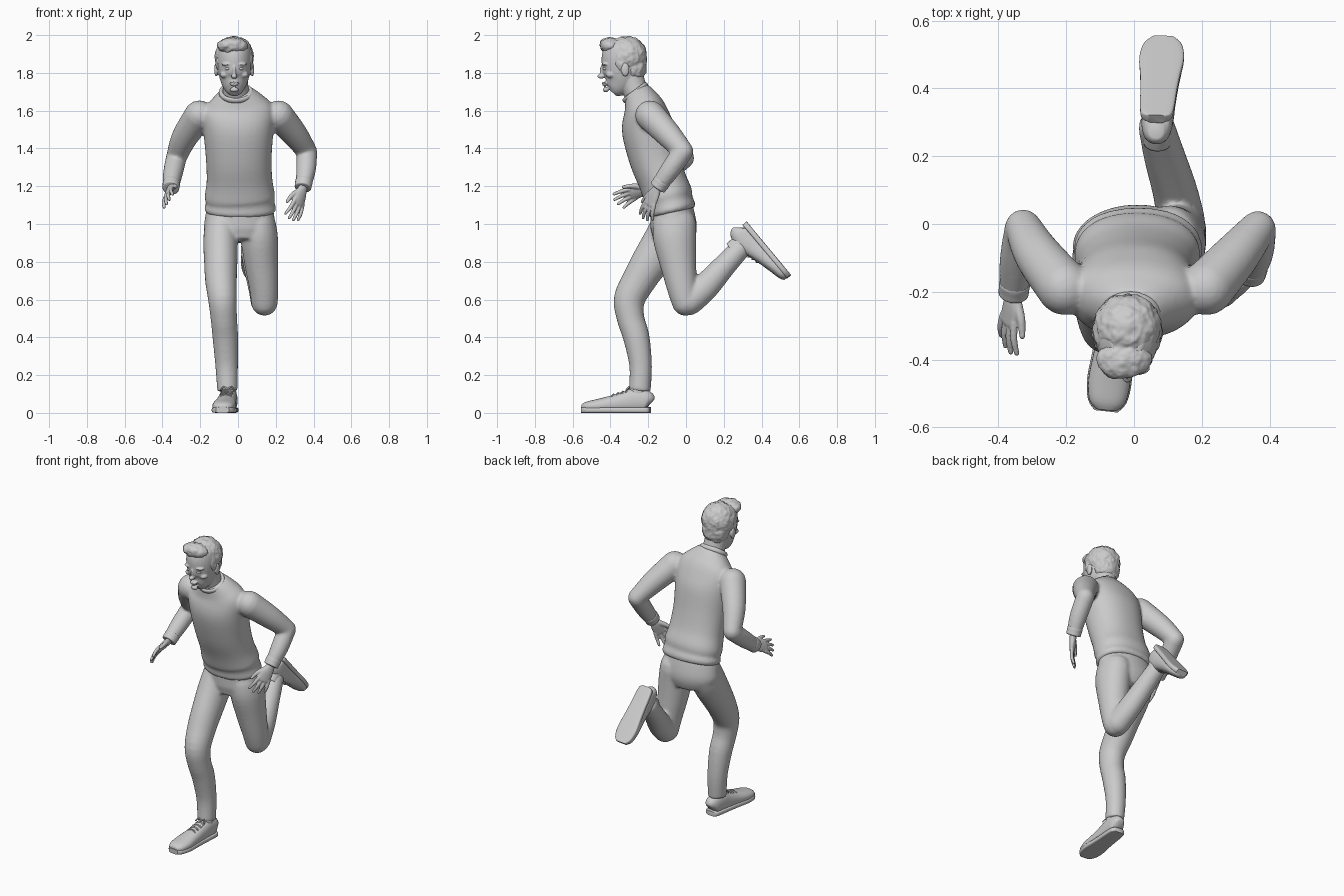
import bpy, bmesh, math
from mathutils import Vector, Matrix

X = Vector((1, 0, 0))


def loft(bm, rings, n=24, sub=4, cap=False, p=2.0, M=None):
    """Smooth tube through rings (x, y, z, half width along x, half depth)."""
    R = [Vector(r) for r in rings]
    out = []
    for i in range(len(R) - 1):
        a, b, c, d = R[max(i - 1, 0)], R[i], R[i + 1], R[min(i + 2, len(R) - 1)]
        for k in range(sub):
            t = k / sub
            out.append(0.5 * (2 * b + (c - a) * t + (2 * a - 5 * b + 4 * c - d) * t * t
                              + (3 * b - a - 3 * c + d) * t ** 3))
    out.append(R[-1])
    C = [Vector(o[:3]) for o in out]
    secs = [(C[i], (C[min(i + 1, len(C) - 1)] - C[max(i - 1, 0)]).normalized(), o[3], o[4])
            for i, o in enumerate(out)]
    if cap:
        def dome(sec, sign):
            c, t, a, b = sec
            return [(c + t * sign * min(a, b) * math.sin(q), t, a * math.cos(q), b * math.cos(q))
                    for q in (0.4, 0.8, 1.15, 1.45)]
        secs = dome(secs[0], -1)[::-1] + secs + dome(secs[-1], 1)
    loops = []
    for c, t, a, b in secs:
        s = (X - t * X.dot(t)).normalized()
        u = t.cross(s)
        loop = []
        for k in range(n):
            q = 2 * math.pi * k / n
            cs, sn = math.cos(q), math.sin(q)
            v = c + s * a * math.copysign(abs(cs) ** (2 / p), cs) \
                  + u * b * math.copysign(abs(sn) ** (2 / p), sn)
            loop.append(bm.verts.new(M @ v if M else v))
        loops.append(loop)
    faces = [bm.faces.new((A[k], A[(k + 1) % n], B[(k + 1) % n], B[k]))
             for A, B in zip(loops, loops[1:]) for k in range(n)]
    faces += [bm.faces.new(loops[0][::-1]), bm.faces.new(loops[-1])]
    bmesh.ops.recalc_face_normals(bm, faces=faces)


def blob(bm, loc, r):
    M = Matrix.Translation(loc) @ Matrix.Diagonal((*r, 1))
    bmesh.ops.create_uvsphere(bm, u_segments=24, v_segments=16, radius=1, matrix=M)


def frame(o, d, w):
    """Local frame: -y along d, x close to w."""
    y = -Vector(d).normalized()
    x = Vector(w)
    x = (x - y * x.dot(y)).normalized()
    return Matrix.Translation(o) @ Matrix((x, y, x.cross(y))).transposed().to_4x4()


def finish(name, bm, voxel=0, smooth=0):
    me = bpy.data.meshes.new(name)
    bm.to_mesh(me)
    bm.free()
    ob = bpy.data.objects.new(name, me)
    bpy.context.collection.objects.link(ob)
    for f in me.polygons:
        f.use_smooth = True
    if voxel:
        m = ob.modifiers.new("blend", 'REMESH')
        m.mode, m.voxel_size, m.use_smooth_shade = 'VOXEL', voxel, True
    if smooth:
        m = ob.modifiers.new("soften", 'SMOOTH')
        m.factor, m.iterations = 0.5, smooth
    return ob


# Sweater: torso and both sleeves blended together
bm = bmesh.new()
loft(bm, [(.012, -.07, 1.06, .178, .118), (.012, -.075, 1.08, .19, .127), (.012, -.085, 1.115, .181, .122),
          (.01, -.095, 1.15, .186, .13), (.008, -.125, 1.23, .174, .127), (.004, -.165, 1.35, .174, .136),
          (.002, -.2, 1.5, .186, .14), (0, -.218, 1.6, .19, .115), (-.005, -.24, 1.66, .14, .09),
          (-.01, -.262, 1.705, .085, .07)], n=40, p=2.2)
ARMS = {"left": ((-.205, -.19, 1.575), (-.285, -.09, 1.455), (-.327, -.01, 1.35), (-.345, -.11, 1.265), (-.355, -.2, 1.195)),
        "right": ((.215, -.19, 1.575), (.3, -.095, 1.475), (.365, -.015, 1.385), (.36, -.085, 1.285), (.345, -.145, 1.2))}
for a, b, c, d, e in ARMS.values():
    loft(bm, [(*a, .08, .08), (*b, .069, .069), (*c, .054, .054)], cap=True)
    loft(bm, [(*c, .055, .055), (*d, .052, .052), (*e, .041, .043)])
finish("sweater", bm, .009, 6)

# Sleeve cuffs
for side, arm in ARMS.items():
    d, e = Vector(arm[3]), Vector(arm[4])
    t = (e - d).normalized()
    bm = bmesh.new()
    loft(bm, [(*(e + t * k), r, r) for k, r in ((-.04, .04), (-.032, .046), (-.01, .045), (.008, .044), (.012, .036))])
    finish(side + "_cuff", bm)

# Collar
bpy.ops.mesh.primitive_torus_add(location=(-.01, -.268, 1.695), rotation=(.65, 0, 0), major_radius=.08,
                                 minor_radius=.012, major_segments=40, minor_segments=10)
collar = bpy.context.object
collar.name = "collar"
collar.scale = (1, .88, 1.3)
bpy.ops.object.shade_smooth()

# Trousers: pelvis, standing leg, bent leg
bm = bmesh.new()
loft(bm, [(.012, -.08, 1.1, .172, .112), (.01, -.07, 1.03, .185, .12), (.01, -.065, .97, .19, .122),
          (.01, -.07, .91, .165, .105)], n=36)
loft(bm, [(-.085, -.07, 1.0, .09, .11), (-.092, -.115, .91, .092, .112), (-.091, -.195, .79, .088, .1),
          (-.09, -.25, .7, .084, .09), (-.082, -.3, .6, .076, .083), (-.075, -.293, .5, .07, .073),
          (-.067, -.263, .4, .068, .07), (-.06, -.24, .25, .06, .06), (-.056, -.245, .115, .054, .058)])
loft(bm, [(.105, -.06, 1.0, .095, .115), (.113, -.06, .92, .099, .114), (.125, -.04, .78, .089, .095),
          (.137, -.02, .66, .077, .08), (.14, -.003, .585, .071, .072)], cap=True)
loft(bm, [(.138, .015, .59, .071, .075), (.12, .1, .665, .066, .073), (.09, .2, .775, .061, .062),
          (.067, .285, .868, .054, .056)], cap=True)
finish("trousers", bm, .009, 6)

# Shoes: upper, sole, laces and ankle in a local frame at the heel
FEET = {"left": frame((-.043, -.185, 0), (-.106, -.99, 0), X),
        "right": frame((.065, .32, 1.015), (.06, .64, -.77), X)}
SHOE = [(0, -.003, .05, .022, .03), (0, -.02, .06, .042, .056), (0, -.08, .066, .048, .066),
        (0, -.13, .058, .05, .058), (0, -.2, .047, .055, .047), (0, -.28, .037, .062, .037),
        (0, -.34, .032, .053, .028), (0, -.366, .03, .03, .016)]
for side, M in FEET.items():
    bm = bmesh.new()
    loft(bm, SHOE, M=M, p=2.3, n=28)
    finish(side + "_shoe", bm)
    bm = bmesh.new()
    loft(bm, [(0, y - (.004 if y < -.35 else 0), .015, w + .004, .015) for _, y, _, w, _ in SHOE], M=M, p=5, n=28)
    sole = finish(side + "_sole", bm)
    bpy.ops.object.select_all(action='DESELECT')
    bpy.context.view_layer.objects.active = sole
    sole.select_set(True)
    bpy.ops.object.shade_smooth_by_angle(angle=math.radians(40))
    bm = bmesh.new()
    for i in range(4):
        y, z = -.125 - .025 * i, .121 - .0075 * i
        for k in (-1, 1):
            loft(bm, [(-.03, y - .006 * k, z - .012, .004, .004), (0, y, z, .004, .004),
                      (.03, y + .006 * k, z - .012, .004, .004)], n=8, M=M)
    for k in (-1, 1):
        loft(bm, [(0, -.12, .125, .004, .004), (.02 * k, -.115, .138, .004, .004),
                  (.035 * k, -.13, .12, .004, .004)], n=8, M=M)
    finish(side + "_laces", bm)
    bm = bmesh.new()
    loft(bm, [(0, -.07, .08, .042, .046), (0, -.068, .125, .041, .045), (0, -.066, .16, .04, .042)], M=M)
    finish(side + "_ankle", bm)

# Hands: palm, four fingers and a thumb
HANDS = {"left": (frame((-.355, -.205, 1.19), (-.035, -.185, -.07), (.5, -.3, .8)), 1),
         "right": (frame((.342, -.155, 1.185), (-.055, -.085, -.18), (-.6, -.6, .3)), -1)}
for side, (M, c) in HANDS.items():
    bm = bmesh.new()
    loft(bm, [(0, .03, 0, .027, .021), (0, 0, 0, .028, .02), (.002, -.04, 0, .039, .019),
              (0, -.09, 0, .041, .014)], M=M, cap=True)
    for i, ln in enumerate((.082, .092, .086, .066)):
        x = .031 - .021 * i
        loft(bm, [(x, -.08, 0, .0115, .0115), (x * 1.3, -.09 - ln * .5, -.004 * c, .0105, .0105),
                  (x * 1.55, -.09 - ln, -.018 * c, .008, .008)], n=12, M=M, cap=True)
    loft(bm, [(.02, -.025, -.004 * c, .018, .016), (.05, -.065, -.01 * c, .013, .013),
              (.066, -.11, -.014 * c, .009, .009)], n=12, M=M, cap=True)
    finish(side + "_hand", bm, .004, 2)

# Head with neck, nose, brow, lips and ears
bm = bmesh.new()
loft(bm, [(-.01, -.235, 1.64, .078, .07), (-.012, -.27, 1.71, .068, .066), (-.018, -.3, 1.8, .068, .07)])
loft(bm, [(-.02, -.39, 1.697, .028, .026), (-.02, -.375, 1.715, .05, .056), (-.02, -.35, 1.76, .073, .09),
          (-.02, -.338, 1.82, .088, .108), (-.02, -.332, 1.885, .093, .114), (-.02, -.33, 1.94, .084, .1),
          (-.02, -.33, 1.975, .05, .065)], n=32)
blob(bm, (-.02, -.449, 1.782), (.016, .02, .013))
blob(bm, (-.02, -.441, 1.81), (.009, .016, .032))
blob(bm, (-.02, -.424, 1.711), (.024, .016, .014))
blob(bm, (-.02, -.432, 1.747), (.027, .014, .006))
blob(bm, (-.02, -.431, 1.737), (.023, .013, .006))
for k in (-1, 1):
    blob(bm, (-.02 + .036 * k, -.424, 1.846), (.032, .022, .009))
    blob(bm, (-.02 + .052 * k, -.398, 1.79), (.024, .026, .018))
    blob(bm, (-.02 + .096 * k, -.322, 1.817), (.01, .022, .036))
finish("head", bm, .0045, 3)

# Eyes
bm = bmesh.new()
for k in (-1, 1):
    blob(bm, (-.02 + .035 * k, -.425, 1.822), (.015, .016, .009))
finish("eyes", bm)

# Hair: crown, nape, front quiff and sideburns, lightly ruffled
bm = bmesh.new()
blob(bm, (-.02, -.312, 1.888), (.103, .107, .106))
blob(bm, (-.02, -.275, 1.83), (.084, .066, .085))
blob(bm, (-.03, -.4, 1.944), (.083, .055, .043))
blob(bm, (-.045, -.425, 1.95), (.055, .033, .032))
for k in (-1, 1):
    blob(bm, (-.02 + .082 * k, -.345, 1.86), (.017, .03, .05))
hair = finish("hair", bm, .0055, 3)
tex = bpy.data.textures.new("ruffle", 'CLOUDS')
tex.noise_scale = .025
m = hair.modifiers.new("ruffle", 'DISPLACE')
m.texture, m.strength, m.mid_level = tex, .012, .5
